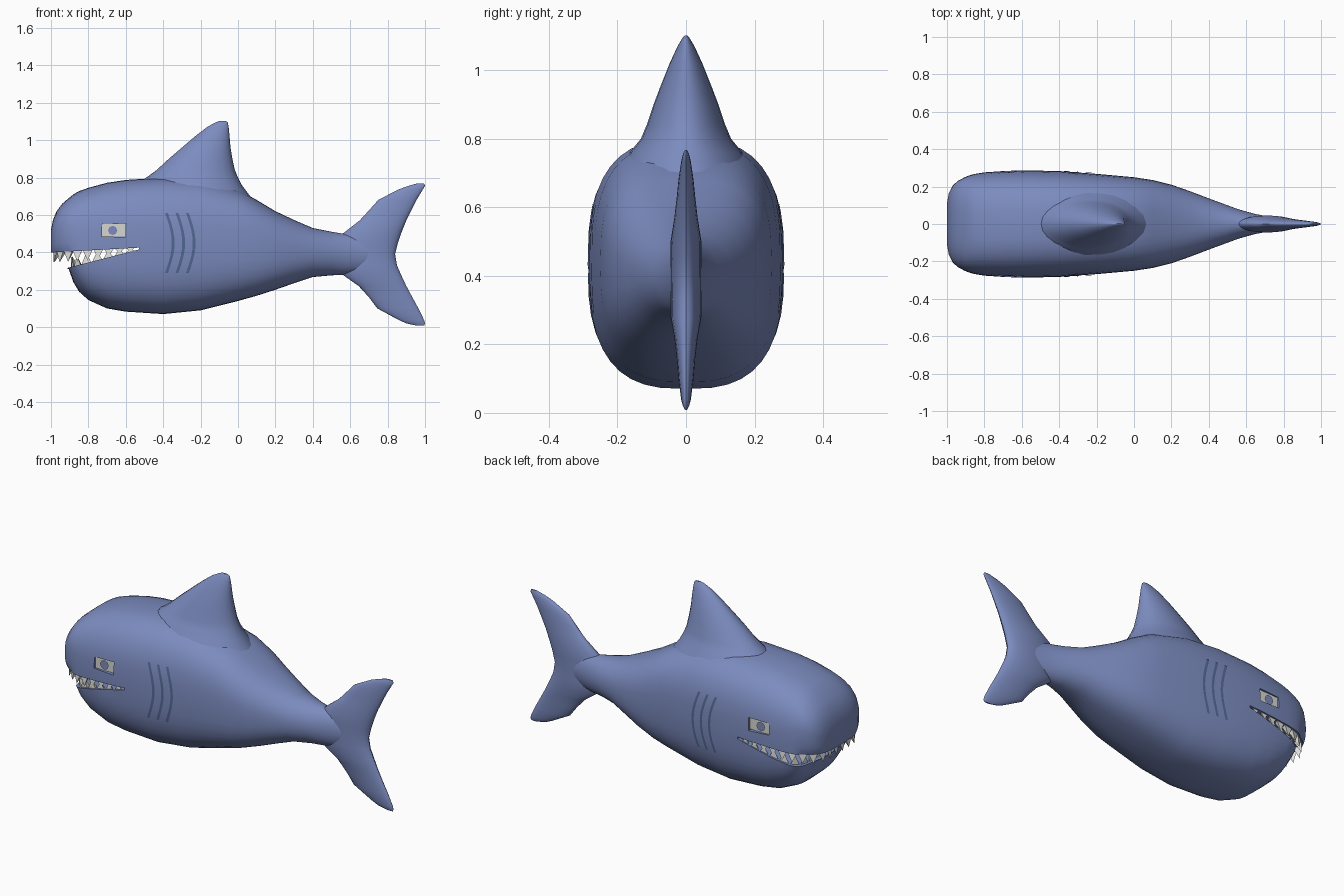
import bpy, bmesh, math
from mathutils import Vector

if "Cube" in bpy.data.objects:
    bpy.data.objects.remove(bpy.data.objects["Cube"])


def material(name, rgb):
    m = bpy.data.materials.new(name)
    m.diffuse_color = (*rgb, 1)
    m.use_nodes = True
    m.node_tree.nodes["Principled BSDF"].inputs["Base Color"].default_value = m.diffuse_color
    return m


BLUE = material("skin blue", (0.20, 0.26, 0.52))
DARK = material("gill blue", (0.085, 0.14, 0.29))
WHITE = material("tooth white", (0.80, 0.80, 0.77))
EYE = material("eye grey", (0.68, 0.68, 0.64))


def make(name, verts, faces, mat, smooth=True, closed=True):
    mesh = bpy.data.meshes.new(name)
    mesh.from_pydata([tuple(v) for v in verts], [], faces)
    mesh.materials.append(mat)
    if closed:
        bm = bmesh.new()
        bm.from_mesh(mesh)
        bmesh.ops.recalc_face_normals(bm, faces=bm.faces)
        bm.to_mesh(mesh)
        bm.free()
    ob = bpy.data.objects.new(name, mesh)
    bpy.context.collection.objects.link(ob)
    if smooth:
        smooth_by_angle(ob)
    return ob


def smooth_by_angle(ob):
    bpy.ops.object.select_all(action='DESELECT')
    ob.select_set(True)
    bpy.context.view_layer.objects.active = ob
    bpy.ops.object.shade_smooth_by_angle(angle=math.radians(40))


def loft(name, rings, mat):
    n = len(rings[0])
    verts = [v for r in rings for v in r]
    faces = [(i * n + j, i * n + (j + 1) % n, (i + 1) * n + (j + 1) % n, (i + 1) * n + j)
             for i in range(len(rings) - 1) for j in range(n)]
    faces += [tuple(range(n)), tuple(range(len(verts) - n, len(verts)))]
    return make(name, verts, faces, mat)


def cut(ob, cutter):
    mod = ob.modifiers.new("cut", 'BOOLEAN')
    mod.operation, mod.solver, mod.object = 'DIFFERENCE', 'EXACT', cutter
    bpy.ops.object.select_all(action='DESELECT')
    bpy.context.view_layer.objects.active = ob
    ob.select_set(True)
    bpy.ops.object.modifier_apply(modifier=mod.name)
    bpy.data.objects.remove(cutter)


def prism(name, outline, y0, y1):
    n = len(outline)
    verts = [(x, y, z) for y in (y0, y1) for x, z in outline]
    faces = [tuple(range(n)), tuple(range(n, 2 * n))]
    faces += [(i, (i + 1) % n, (i + 1) % n + n, i + n) for i in range(n)]
    return make(name, verts, faces, BLUE, smooth=False)


# body stations: x, top, bottom, half width
BODY = [(-1.0, .52, .40, .11), (-.99, .57, .37, .165), (-.97, .62, .35, .205),
        (-.94, .66, .33, .232), (-.905, .69, .31, .25), (-.88, .71, .24, .26),
        (-.85, .727, .19, .268), (-.8, .745, .145, .276), (-.7, .772, .10, .283),
        (-.6, .787, .083, .287), (-.4, .80, .07, .283), (-.2, .79, .09, .268),
        (0, .735, .14, .25), (.1, .68, .168, .235), (.2, .62, .20, .21),
        (.3, .573, .235, .175), (.4, .53, .268, .137), (.5, .51, .277, .10),
        (.56, .50, .28, .078), (.65, .49, .29, .053), (.75, .46, .32, .035),
        (.82, .42, .36, .02)]


def power(x):
    return 2.8 - .8 * min(1, max(0, (x - .1) / .4))


def body_ring(x, top, bottom, w, n=40):
    e, mid, h = 2 / power(x), (top + bottom) / 2, (top - bottom) / 2
    ring = []
    for k in range(n):
        c, s = math.cos(math.tau * k / n), math.sin(math.tau * k / n)
        ring.append((x, w * math.copysign(abs(c) ** e, c), mid + h * math.copysign(abs(s) ** e, s)))
    return ring


def body_y(x, z):
    """Half width of the body surface at x, z."""
    for a, b in zip(BODY, BODY[1:]):
        if a[0] <= x <= b[0]:
            t = (x - a[0]) / (b[0] - a[0])
            _, top, bot, w = (p + (q - p) * t for p, q in zip(a, b))
            d = min(1, abs(z - (top + bot) / 2) / ((top - bot) / 2))
            return w * (1 - d ** power(x)) ** (1 / power(x))
    return 0


body = loft("body", [body_ring(*s) for s in BODY], BLUE)


# mouth opening
def upper_lip(x):
    return .425 + (x + .53) * .055


def lower_lip(x):
    return .415 + (x + .53) * .257


cut(body, prism("mouth_cutter", [(-1.1, upper_lip(-1.1)), (-.53, .425), (-.53, .415),
                                 (-1.1, lower_lip(-1.1))], -.5, .5))

# eyes: shallow sockets holding plates with a round opening
RECT = [(1, 0), (1, 1), (0, 1), (-1, 1), (-1, 0), (-1, -1), (0, -1), (1, -1)]
for side, label in ((-1, "left"), (1, "right")):
    ys = body_y(-.665, .52)
    a, b = sorted((side * (ys - .02), side * .5))
    cut(body, prism("socket_cutter", [(-.73, .486), (-.602, .481), (-.60, .555), (-.728, .551)], a, b))
    ye = side * (ys - .012)
    verts = [(-.665 + .063 * u, ye, .518 + .034 * v + .002 * u) for u, v in RECT]
    verts += [(-.67 + .025 * math.cos(k * math.pi / 4), ye, .517 + .025 * math.sin(k * math.pi / 4))
              for k in range(8)]
    faces = [(k, (k + 1) % 8, (k + 1) % 8 + 8, k + 8) for k in range(8)]
    make(label + "_eye", verts, faces if side > 0 else [f[::-1] for f in faces], EYE, False, False)
smooth_by_angle(body)

# gills: curved strips following the flank
for side, label in ((-1, "left"), (1, "right")):
    for g in range(3):
        verts, steps = [], 10
        for i in range(steps + 1):
            t = i / steps
            z = .29 + .32 * t
            x = -.39 + .056 * g + .036 * math.sin(math.pi * t)
            for dx in (0, .015):
                verts.append((x + dx, side * (body_y(x + dx, z) + .004), z))
        faces = [(2 * i, 2 * i + 1, 2 * i + 3, 2 * i + 2) for i in range(steps)]
        if side > 0:
            faces = [f[::-1] for f in faces]
        make(f"{label}_gill_{g + 1}", verts, faces, DARK, True, False)


# fins: elliptical sections stacked in height: z, front x, back x, half thickness
def fin(name, sections, n=24):
    rings = [[((a + b) / 2 + (b - a) / 2 * math.cos(math.tau * k / n),
               w * math.sin(math.tau * k / n), z) for k in range(n)] for z, a, b, w in sections]
    return loft(name, rings, BLUE)


fin("dorsal_fin", [(.70, -.56, .065, .19), (.76, -.53, .02, .165), (.80, -.49, 0, .132),
                   (.84, -.435, -.017, .115), (.90, -.37, -.03, .095), (.96, -.30, -.04, .072),
                   (1.02, -.23, -.045, .048), (1.07, -.165, -.05, .025),
                   (1.095, -.12, -.055, .01), (1.102, -.10, -.065, .004)])
fin("tail_fin", [(.008, .955, .995, .003), (.02, .90, 1, .009), (.038, .86, .995, .014),
                 (.10, .745, .965, .022), (.16, .70, .932, .027), (.22, .645, .90, .034),
                 (.28, .56, .872, .045), (.33, .55, .85, .045), (.39, .55, .84, .045),
                 (.45, .55, .855, .045), (.50, .56, .872, .045), (.57, .65, .90, .034),
                 (.63, .705, .93, .027), (.68, .75, .955, .022), (.735, .855, .988, .014),
                 (.755, .91, 1, .009), (.768, .955, .995, .003)])


# teeth: pyramids spaced evenly along each lip
def teeth(name, lip, off, start, count, direction):
    half = []
    for i in range(121):
        x = start + (-.555 - start) * (i / 120) ** 2
        half.append(Vector((x + .008, .97 * body_y(x, lip(x) + off), 0)))
    half[0].y = 0
    path = [Vector((p.x, -p.y, 0)) for p in reversed(half)] + half[1:]
    lengths = [0]
    for p, q in zip(path, path[1:]):
        lengths.append(lengths[-1] + (q - p).length)

    def at(s):
        for i in range(len(path) - 1):
            if s <= lengths[i + 1]:
                return path[i].lerp(path[i + 1], (s - lengths[i]) / max(1e-9, lengths[i + 1] - lengths[i]))
        return path[-1]

    verts, faces = [], []
    step = lengths[-1] / count
    for i in range(count):
        a, m, b = at(i * step), at((i + .5) * step), at((i + 1) * step)
        inner = m.lerp(Vector((-.62, 0, 0)), .12)
        gap = upper_lip(m.x) - lower_lip(m.x)
        height = min(.055, gap * .75 + .006)
        root = lip(m.x) - direction * .008
        base = len(verts)
        for p in (a, b, inner):
            verts.append((p.x, p.y, lip(p.x) - direction * .008))
        verts.append((m.x, m.y, root + direction * (height + .008)))
        faces += [(base, base + 1, base + 2), (base, base + 1, base + 3),
                  (base + 1, base + 2, base + 3), (base + 2, base, base + 3)]
    make(name, verts, faces, WHITE, smooth=False)


teeth("upper_teeth", upper_lip, .008, -.995, 22, -1)
teeth("lower_teeth", lower_lip, -.008, -.90, 19, 1)
